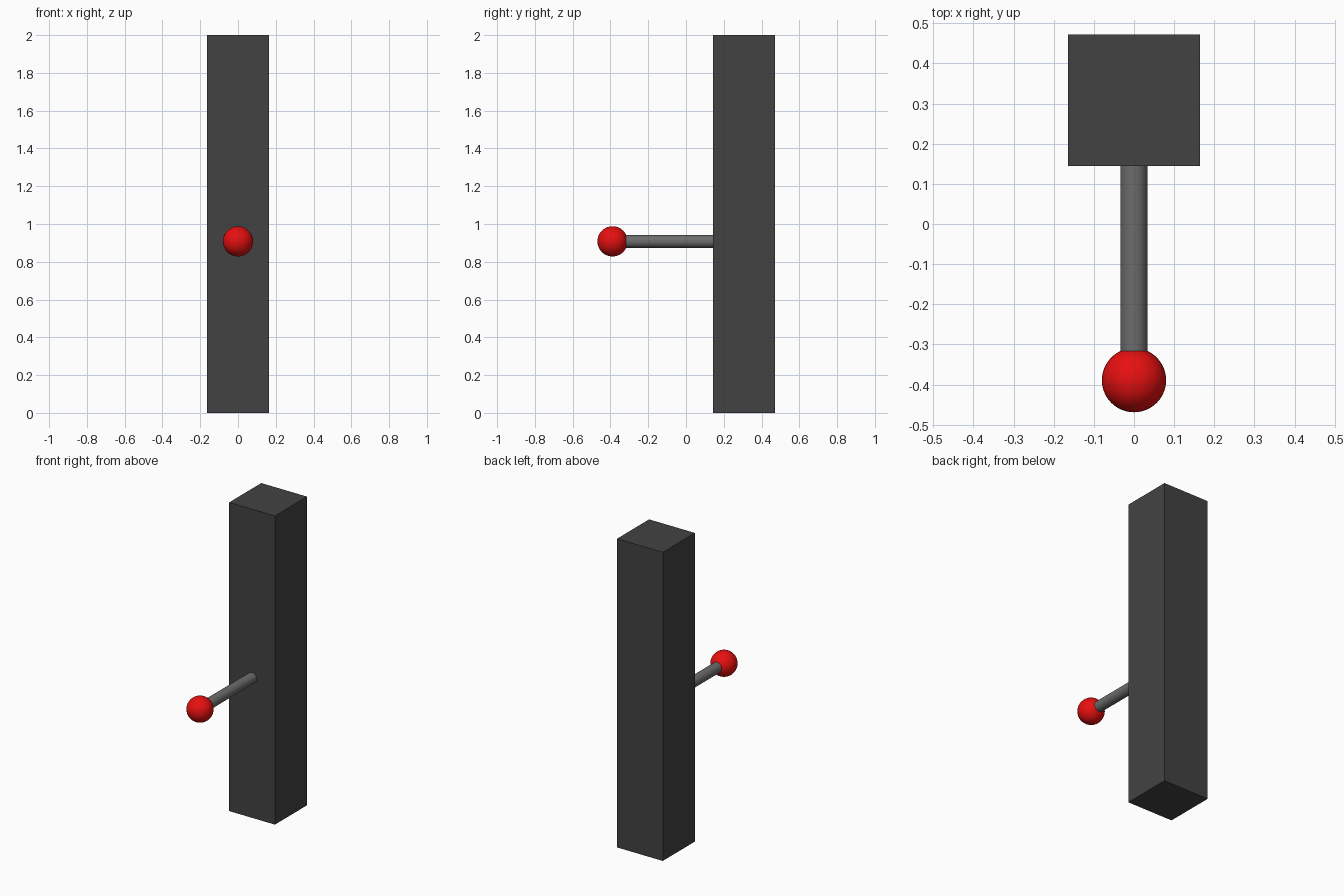
import bpy, math

if "Cube" in bpy.data.objects:
    bpy.data.objects.remove(bpy.data.objects["Cube"])

def material(name, rgb):
    m = bpy.data.materials.new(name)
    m.diffuse_color = (*rgb, 1)
    m.use_nodes = True
    m.node_tree.nodes["Principled BSDF"].inputs["Base Color"].default_value = m.diffuse_color
    return m

def finish(name, mat, smooth=False):
    ob = bpy.context.object
    ob.name = name
    ob.data.materials.append(mat)
    if smooth:
        bpy.ops.object.shade_smooth_by_angle(angle=math.radians(40))
    return ob

charcoal = material("charcoal", (0.055, 0.055, 0.055))
grey = material("mid_grey", (0.15, 0.15, 0.15))
red = material("red", (0.8, 0.005, 0.005))

LEVER_Z, BALL_Y, POST_Y = 0.908, -0.389, 0.308

# Square upright post
bpy.ops.mesh.primitive_cube_add(size=1, location=(0, POST_Y, 1))
post = finish("post", charcoal)
post.scale = (0.328, 0.328, 2)

# Round lever arm, running from inside the ball into the post
y0, y1 = BALL_Y, 0.16
bpy.ops.mesh.primitive_cylinder_add(vertices=32, radius=0.034, depth=y1 - y0,
                                    location=(0, (y0 + y1) / 2, LEVER_Z),
                                    rotation=(math.pi / 2, 0, 0))
finish("lever_arm", grey, True)

# Ball knob
bpy.ops.mesh.primitive_uv_sphere_add(segments=48, ring_count=24, radius=0.08,
                                     location=(0, BALL_Y, LEVER_Z))
finish("ball_knob", red, True)
